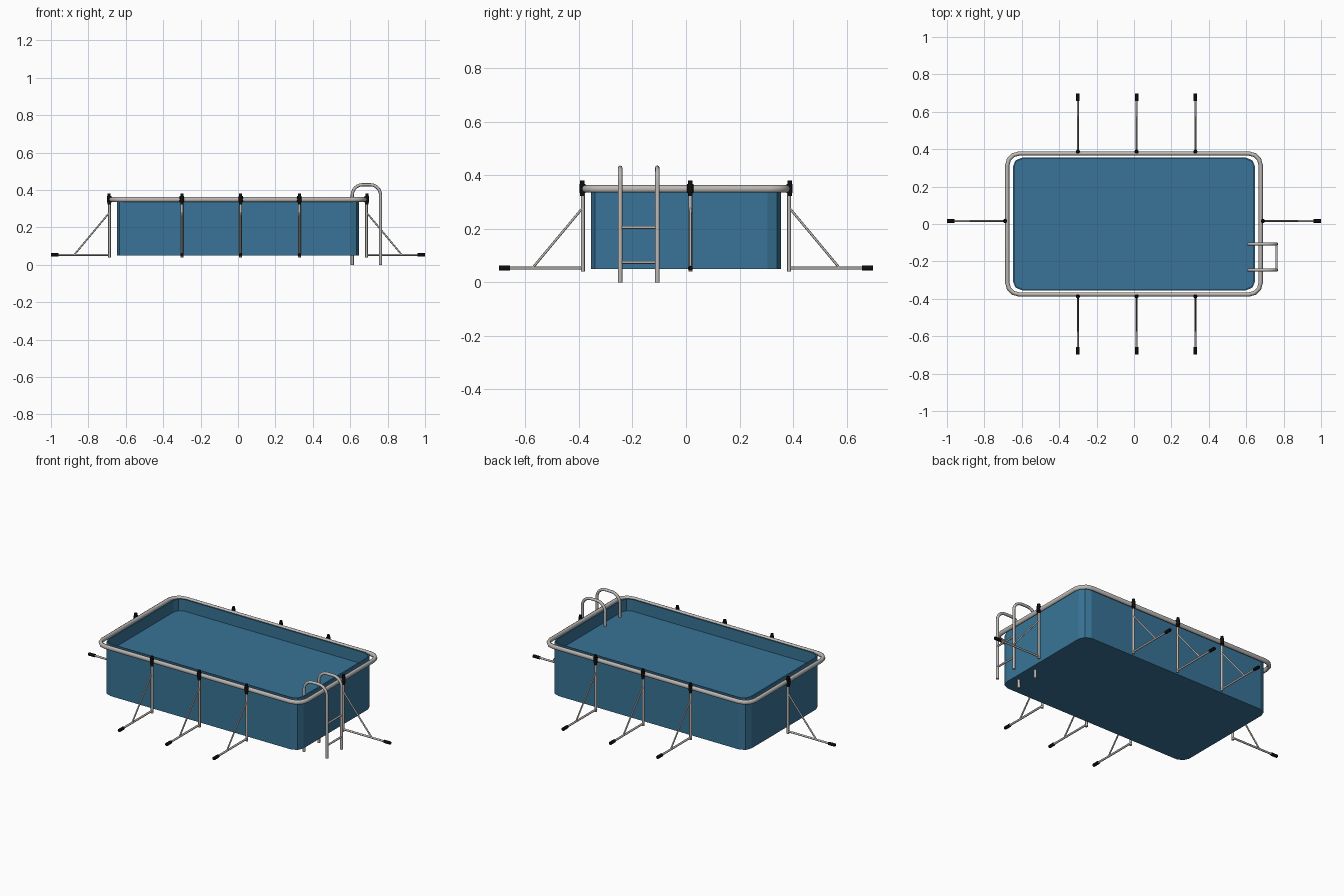
import bpy, bmesh, math
from mathutils import Vector

if "Cube" in bpy.data.objects:
    bpy.data.objects.remove(bpy.data.objects["Cube"])


def material(name, rgb):
    m = bpy.data.materials.new(name)
    m.diffuse_color = (*rgb, 1)
    m.use_nodes = True
    m.node_tree.nodes["Principled BSDF"].inputs["Base Color"].default_value = m.diffuse_color
    return m


BLUE = material("pool blue", (0.040, 0.175, 0.31))
STEEL = material("grey steel", (0.50, 0.48, 0.46))
BLACK = material("black plastic", (0.004, 0.004, 0.004))


def rounded_rect(hx, hy, r, seg=2):
    pts = []
    for k, (sx, sy) in enumerate([(1, 1), (-1, 1), (-1, -1), (1, -1)]):
        for i in range(seg + 1):
            a = math.pi / 2 * (k + i / seg)
            pts.append((sx * (hx - r) + r * math.cos(a), sy * (hy - r) + r * math.sin(a)))
    return pts


def tube(name, pts, radius, mat, closed=False, loc=(0, 0, 0), zscale=1):
    cu = bpy.data.curves.new(name, 'CURVE')
    cu.dimensions = '3D'
    cu.bevel_depth = radius
    cu.bevel_resolution = 2
    cu.use_fill_caps = True
    sp = cu.splines.new('POLY')
    sp.points.add(len(pts) - 1)
    for p, co in zip(sp.points, pts):
        p.co = (*co, 1)
    sp.use_cyclic_u = closed
    ob = bpy.data.objects.new(name, cu)
    bpy.context.collection.objects.link(ob)
    ob.location = loc
    ob.scale.z = zscale
    cu.materials.append(mat)
    bpy.ops.object.select_all(action='DESELECT')
    ob.select_set(True)
    bpy.context.view_layer.objects.active = ob
    bpy.ops.object.convert(target='MESH')
    bpy.ops.object.shade_smooth_by_angle(angle=math.radians(65))
    return ob


# Liner: outer wall, thin rim, inner wall down to the water, closed bottom
bm = bmesh.new()
rings = []
for inset, z in [(0, 0.05), (0, 0.36), (0.008, 0.36), (0.008, 0.29)]:
    rings.append([bm.verts.new((x, y, z))
                  for x, y in rounded_rect(0.648 - inset, 0.355 - inset, 0.05 - inset)])
n = len(rings[0])
for a, b in zip(rings, rings[1:]):
    for i in range(n):
        j = (i + 1) % n
        bm.faces.new((a[i], a[j], b[j], b[i]))
bm.faces.new(rings[-1])
bm.faces.new(rings[0][::-1])
me = bpy.data.meshes.new("pool_liner")
bm.to_mesh(me)
bm.free()
me.materials.append(BLUE)
liner = bpy.data.objects.new("pool_liner", me)
bpy.context.collection.objects.link(liner)

# Top rail around the pool
tube("top_rail", [(x, y, 0) for x, y in rounded_rect(0.678, 0.377, 0.065, 3)],
     0.0115, STEEL, True, (0, 0, 0.349), 1.2)


# Braced leg: post, ground bar, diagonal, clip and foot cap
def brace(name, base, out):
    base, out = Vector(base), Vector(out)

    def p(d, z):
        v = base + out * d
        return (v.x, v.y, z)

    tube(name + "_post", [p(0, 0.04), p(0, 0.35)], 0.0075, STEEL)
    tube(name + "_ground_bar", [p(-0.006, 0.053), p(0.28, 0.053)], 0.0058, STEEL)
    tube(name + "_diagonal", [p(0.002, 0.277), p(0.188, 0.054)], 0.0045, STEEL)
    tube(name + "_foot_cap", [p(0.272, 0.053), p(0.313, 0.053)], 0.0095, BLACK)
    tube(name + "_clip", [p(0.002, 0.322), p(0.002, 0.381)], 0.0085, BLACK)
    tube(name + "_clip_collar", [p(0.002, 0.334), p(0.002, 0.368)], 0.0115, BLACK)


for s, side in ((-1, "front"), (1, "back")):
    for i, x in enumerate((-0.30, 0.014, 0.328)):
        brace(f"{side}_leg_{i + 1}", (x, s * 0.385), (0, s))
for s, side in ((-1, "left"), (1, "right")):
    brace(f"{side}_leg", (s * 0.687, 0.016), (s, 0))

# Ladder: two hooped rails over the right end, rungs outside
R = 0.055
hoop = [(0.611, 0.0)]
for cx, a0 in ((0.611 + R, 180), (0.762 - R, 90)):
    for i in range(7):
        a = math.radians(a0 - 15 * i)
        hoop.append((cx + R * math.cos(a), 0.373 + R * math.sin(a)))
hoop.append((0.762, 0.0))
YS = (-0.246, -0.107)
for y, nm in zip(YS, ("near", "far")):
    tube(f"ladder_rail_{nm}", [(x, y, z) for x, z in hoop], 0.0085, STEEL)
for i, z in enumerate((0.075, 0.205)):
    tube(f"ladder_rung_{i + 1}", [(0.762, YS[0], z), (0.762, YS[1], z)], 0.0055, STEEL)
